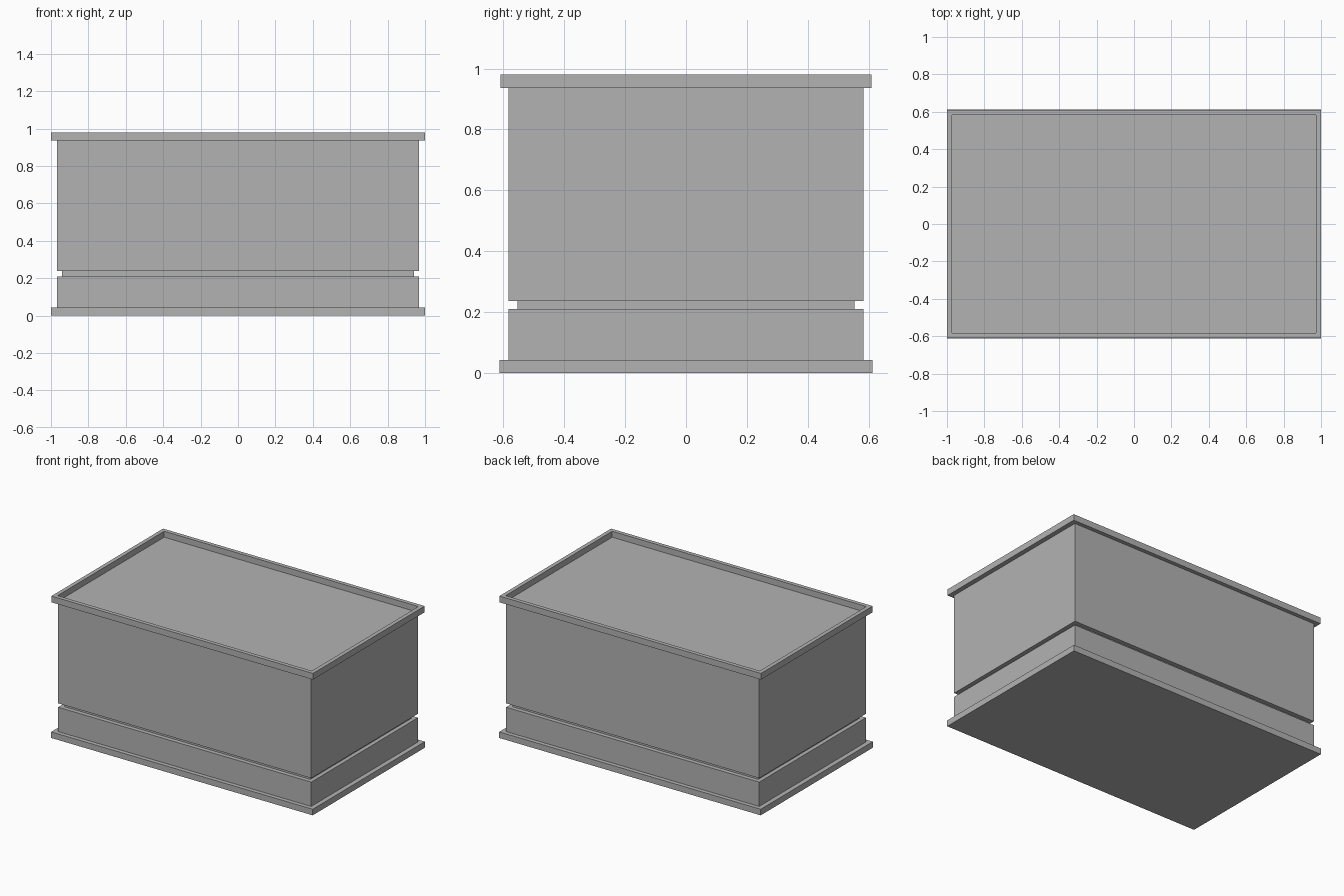
import bpy
import bmesh
from mathutils import Vector

# Remove the default object
default = bpy.data.objects.get("Cube")
if default:
    bpy.data.objects.remove(default, do_unlink=True)

# Single plain grey
grey = bpy.data.materials.new("plain_grey")
grey.use_nodes = True
colour = (0.45, 0.45, 0.45, 1)
grey.diffuse_color = colour
grey.node_tree.nodes["Principled BSDF"].inputs["Base Color"].default_value = colour


def slab(name, half_x, half_y, bottom, top, rim=0, depth=0):
    """Box between two heights; a rim width sinks a tray into its top."""
    bm = bmesh.new()
    bmesh.ops.create_cube(bm, size=2)
    bmesh.ops.scale(bm, verts=bm.verts, vec=(half_x, half_y, (top - bottom) / 2))
    bmesh.ops.translate(bm, verts=bm.verts, vec=(0, 0, (top + bottom) / 2))
    if rim:
        bm.normal_update()
        lid = max(bm.faces, key=lambda f: f.calc_center_median().z)
        bmesh.ops.inset_region(bm, faces=[lid], thickness=rim, use_even_offset=True)
        # Extrude straight down for vertical inner walls
        result = bmesh.ops.extrude_face_region(bm, geom=[lid])
        moved = [v for v in result["geom"] if isinstance(v, bmesh.types.BMVert)]
        bmesh.ops.translate(bm, verts=moved, vec=Vector((0, 0, -depth)))
        if lid.is_valid:
            bmesh.ops.delete(bm, geom=[lid], context="FACES_ONLY")
    bmesh.ops.recalc_face_normals(bm, faces=bm.faces)
    mesh = bpy.data.meshes.new(name)
    bm.to_mesh(mesh)
    bm.free()
    mesh.materials.append(grey)
    obj = bpy.data.objects.new(name, mesh)
    bpy.context.collection.objects.link(obj)
    return obj


# Base plinth, lower body, recessed groove, upper body
slab("base_plinth", 1.0, 0.612, 0, 0.042)
slab("lower_body", 0.968, 0.583, 0.042, 0.21)
slab("groove_band", 0.94, 0.553, 0.21, 0.237)
slab("upper_body", 0.968, 0.583, 0.237, 0.937)

# Top tray with a raised rim
slab("top_rim", 1.0, 0.61, 0.937, 0.98, rim=0.028, depth=0.041)
